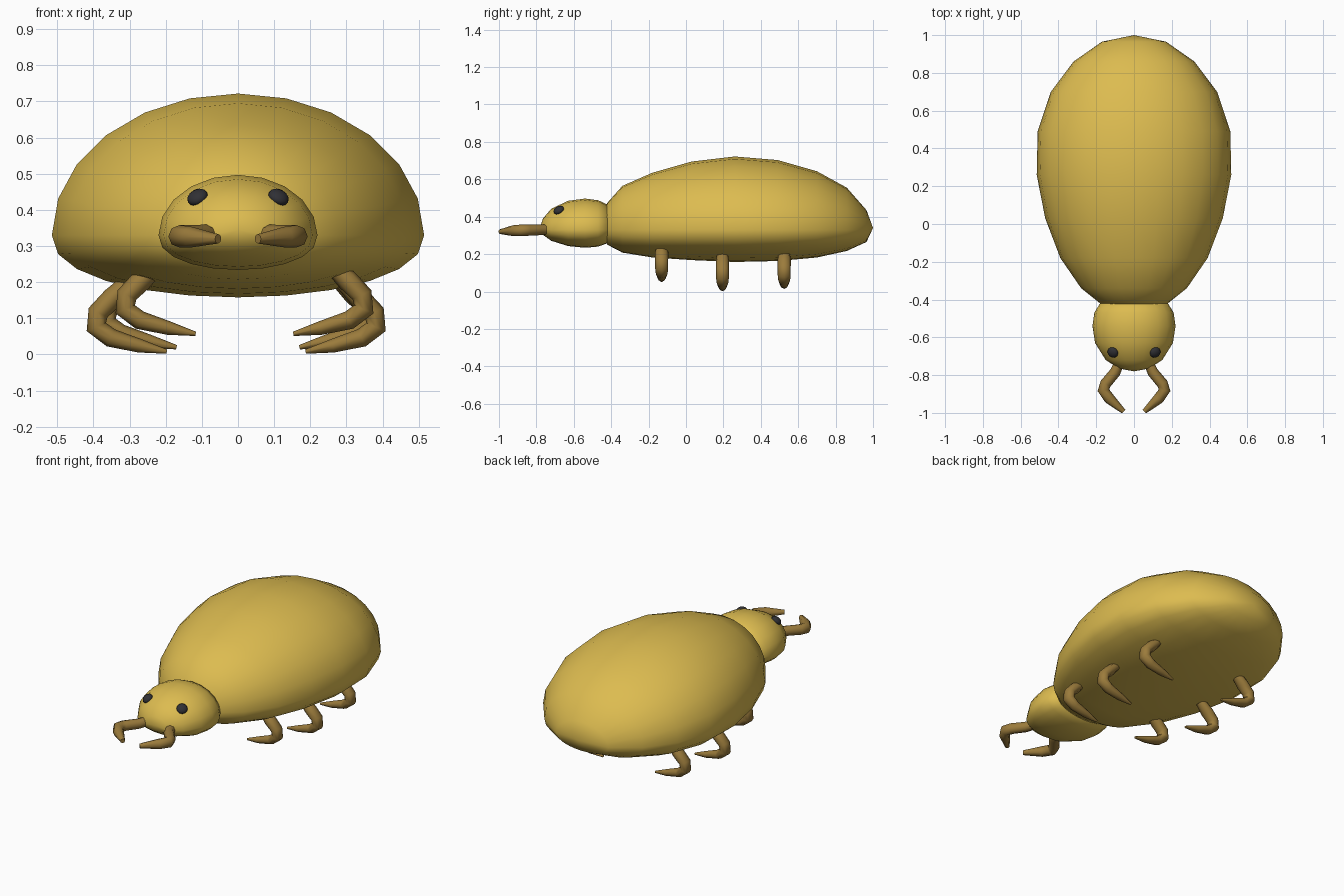
import bpy, bmesh, math
from mathutils import Vector

if "Cube" in bpy.data.objects:
    bpy.data.objects.remove(bpy.data.objects["Cube"])


def material(name, rgb):
    m = bpy.data.materials.new(name)
    m.diffuse_color = (*rgb, 1)
    m.use_nodes = True
    m.node_tree.nodes["Principled BSDF"].inputs["Base Color"].default_value = m.diffuse_color
    return m


gold = material("gold shell", (0.72, 0.50, 0.08))
brown = material("brown limbs", (0.33, 0.20, 0.045))
black = material("dark eyes", (0.03, 0.03, 0.035))


def smooth(ob, angle=60):
    bpy.ops.object.select_all(action='DESELECT')
    ob.select_set(True)
    bpy.context.view_layer.objects.active = ob
    bpy.ops.object.shade_smooth_by_angle(angle=math.radians(angle))


# Egg-like form lofted along y; stations are (y, half width, top z, bottom z)
def egg(name, front, stations, back, mid, sides):
    bm = bmesh.new()
    rings = []
    for y, w, top, bot in stations:
        ring = []
        for i in range(sides):
            a = 2 * math.pi * i / sides
            c, s = math.cos(a), math.sin(a)
            z = mid + s * (top - mid) if s > 0 else mid - abs(s) ** 0.88 * (mid - bot)
            ring.append(bm.verts.new((w * c, y, z)))
        rings.append(ring)
    poles = [bm.verts.new((0, *p)) for p in (front, back)]
    for i in range(sides):
        j = (i + 1) % sides
        for a, b in zip(rings, rings[1:]):
            bm.faces.new((a[i], a[j], b[j], b[i]))
        bm.faces.new((poles[0], rings[0][j], rings[0][i]))
        bm.faces.new((poles[1], rings[-1][i], rings[-1][j]))
    bmesh.ops.recalc_face_normals(bm, faces=bm.faces)
    me = bpy.data.meshes.new(name)
    bm.to_mesh(me)
    bm.free()
    me.materials.append(gold)
    ob = bpy.data.objects.new(name, me)
    bpy.context.collection.objects.link(ob)
    smooth(ob)
    return ob


# Tapered bent limb from a polyline
def limb(name, points, radii):
    cu = bpy.data.curves.new(name, 'CURVE')
    cu.dimensions = '3D'
    cu.bevel_depth = 1
    cu.bevel_resolution = 2
    cu.use_fill_caps = True
    sp = cu.splines.new('POLY')
    sp.points.add(len(points) - 1)
    for p, co, r in zip(sp.points, points, radii):
        p.co = (*co, 1)
        p.radius = r
    cu.materials.append(brown)
    ob = bpy.data.objects.new(name, cu)
    bpy.context.collection.objects.link(ob)
    bpy.ops.object.select_all(action='DESELECT')
    ob.select_set(True)
    bpy.context.view_layer.objects.active = ob
    bpy.ops.object.convert(target='MESH')
    ob = bpy.context.object
    smooth(ob)
    return ob


# Abdomen
egg("body", (-0.48, 0.35), [
    (-0.42, 0.18, 0.475, 0.25), (-0.34, 0.28, 0.565, 0.208),
    (-0.18, 0.39, 0.635, 0.182), (0.03, 0.47, 0.695, 0.168),
    (0.26, 0.515, 0.722, 0.158), (0.49, 0.51, 0.703, 0.163),
    (0.70, 0.44, 0.643, 0.182), (0.86, 0.32, 0.555, 0.217),
    (0.965, 0.17, 0.435, 0.265)], (1.0, 0.34), 0.33, 24)

# Head
egg("head", (-0.78, 0.345), [
    (-0.765, 0.08, 0.39, 0.303), (-0.72, 0.15, 0.443, 0.271),
    (-0.63, 0.206, 0.485, 0.243), (-0.54, 0.22, 0.497, 0.234),
    (-0.47, 0.21, 0.488, 0.240), (-0.42, 0.18, 0.465, 0.258)],
    (-0.38, 0.35), 0.33, 20)

# Leg shape in the x-z plane, relative to the outer knee
LEG = [(-0.10, 0.15), (-0.055, 0.105), (-0.015, 0.065), (-0.01, 0.025),
       (-0.05, -0.005), (-0.13, -0.027), (-0.205, -0.043)]
LEG_R = [0.024, 0.030, 0.029, 0.029, 0.026, 0.019, 0.006]
# name, y, knee z, right knee x, left knee x
LEGS = [("front", -0.13, 0.10, 0.358, 0.322),
        ("middle", 0.195, 0.051, 0.392, 0.402),
        ("hind", 0.525, 0.063, 0.375, 0.375)]

for label, s in (("left", -1), ("right", 1)):
    for name, y, kz, xr, xl in LEGS:
        kx = xr if s > 0 else xl
        ob = limb(f"{name}_leg_{label}",
                  [(s * (kx + x), y, kz + z) for x, z in LEG], LEG_R)
        for v in ob.data.vertices:
            v.co.y = y + (v.co.y - y) * 1.2
            v.co.z = max(v.co.z, 0)

    # Mandible
    limb(f"mandible_{label}",
         [(s * x, y, z) for x, y, z in
          [(0.075, -0.73, 0.333), (0.10, -0.785, 0.33), (0.15, -0.845, 0.328),
           (0.162, -0.88, 0.327), (0.13, -0.925, 0.325), (0.055, -0.993, 0.32)]],
         [0.026, 0.029, 0.030, 0.031, 0.029, 0.013])

    # Eye, flattened against the head
    bpy.ops.mesh.primitive_uv_sphere_add(segments=12, ring_count=8, radius=0.03,
                                         location=(s * 0.112, -0.68, 0.435))
    eye = bpy.context.object
    eye.name = f"eye_{label}"
    eye.scale = (1, 1, 0.65)
    eye.rotation_euler = Vector((s * 0.4, -0.45, 0.8)).to_track_quat('Z', 'Y').to_euler()
    eye.data.materials.append(black)
    smooth(eye)
